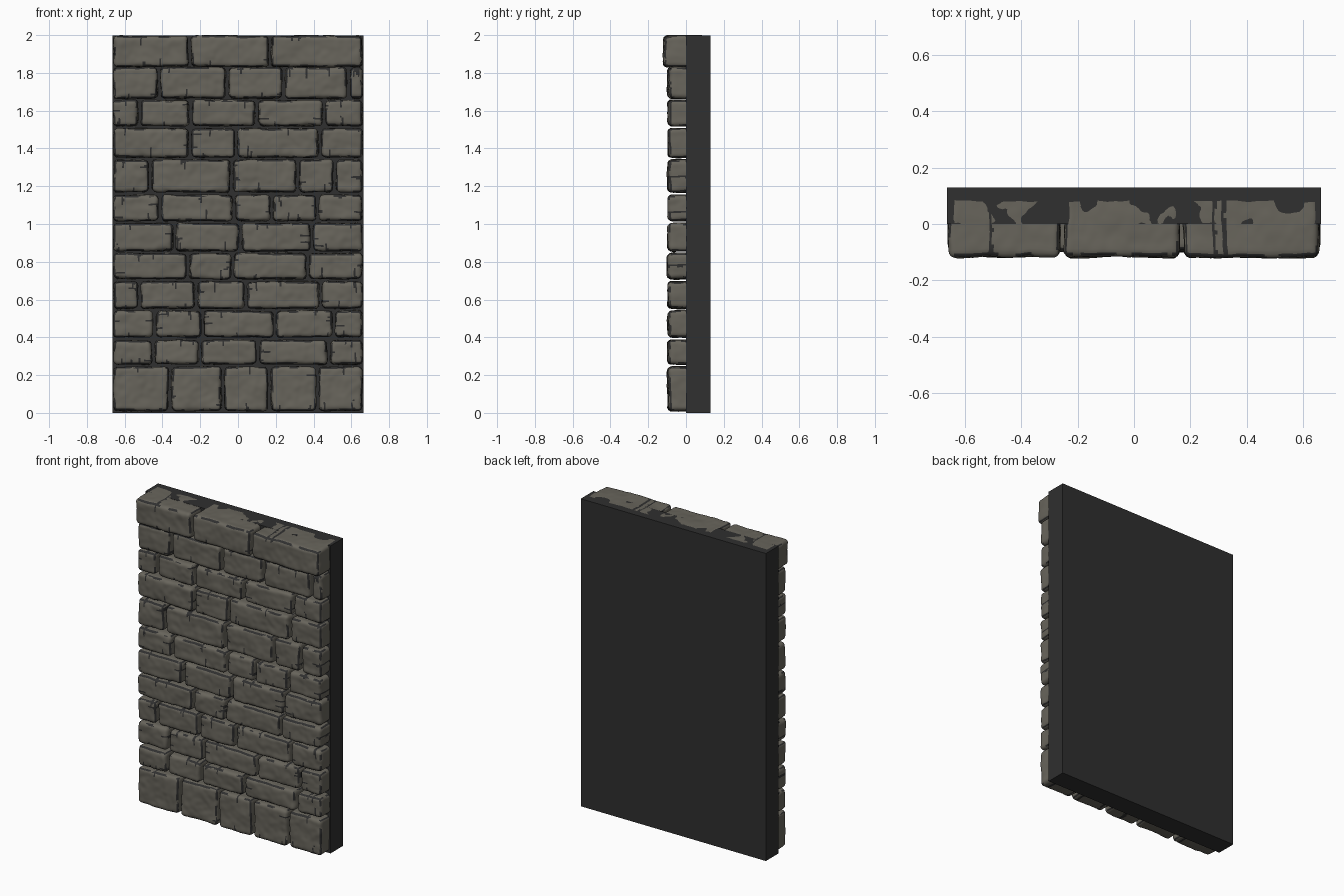
import bpy, bmesh, random
from mathutils import Vector, noise

if "Cube" in bpy.data.objects:
    bpy.data.objects.remove(bpy.data.objects["Cube"])

random.seed(7)
HALF, STEP, R = 0.663, 0.0085, 0.024


def material(name, rgb):
    m = bpy.data.materials.new(name)
    m.diffuse_color = (*rgb, 1)
    m.use_nodes = True
    m.node_tree.nodes["Principled BSDF"].inputs["Base Color"].default_value = m.diffuse_color
    return m


stone_mat = material("warm grey stone", (0.138, 0.129, 0.106))
dark_mat = material("dark mortar", (0.029, 0.029, 0.029))

# backing slab
bpy.ops.mesh.primitive_cube_add(size=1, location=(0, 0.065, 0.9985))
slab = bpy.context.object
slab.name = "backing_slab"
slab.scale = (1.33, 0.13, 1.997)
slab.data.materials.append(dark_mat)

# courses: bottom, top, x of the vertical joints
COURSES = [
    (0.01, 0.247, (-0.36, -0.08, 0.167, 0.42)),
    (0.257, 0.387, (-0.448, -0.2, 0.105, 0.48)),
    (0.40, 0.543, (-0.442, -0.188, 0.195, 0.507)),
    (0.552, 0.698, (-0.522, -0.222, 0.04, 0.438)),
    (0.708, 0.848, (-0.265, -0.03, 0.37)),
    (0.856, 1.006, (-0.337, 0.013, 0.39)),
    (1.016, 1.156, (-0.413, -0.022, 0.18, 0.422)),
    (1.168, 1.343, (-0.464, -0.034, 0.316, 0.512)),
    (1.352, 1.508, (-0.255, -0.008, 0.432)),
    (1.518, 1.658, (-0.522, -0.25, 0.1, 0.456)),
    (1.664, 1.832, (-0.419, -0.055, 0.241, 0.584)),
    (1.832, 1.999, (-0.255, 0.17)),
]


def add_stone(bm, lo, hi):
    """Rounded, uneven block with dark worn edges and a few cracks."""
    size = hi - lo
    mid = (lo + hi) / 2
    r = min(R, size.x * 0.4)
    seed = Vector((random.random() * 50, 0, random.random() * 50))
    skew = random.uniform(-0.012, 0.012)
    n = [max(4, round(size[i] / (0.014 if i == 1 else STEP))) for i in range(3)]
    verts = {}

    def vert(key):
        if key not in verts:
            p = Vector([lo[i] + size[i] * key[i] / n[i] for i in range(3)])
            # round the edges, leaving the back square inside the slab
            q = Vector((min(max(p.x, lo.x + r), hi.x - r), max(p.y, lo.y + r),
                        min(max(p.z, lo.z + r), hi.z - r)))
            d = p - q
            if d.length > 0:
                p = q + d.normalized() * max(abs(c) for c in d)
            w = noise.noise_vector(p * 9 + seed) * 0.006
            w += noise.noise_vector(p * 28 + seed) * 0.0025
            p += Vector((w.x, w.y * 1.2, w.z * 0.8))
            p.z += skew * (p.x - mid.x)
            p.x = min(max(p.x, -HALF), HALF)
            p.z = min(max(p.z, 0.0), 2.0)
            verts[key] = bm.verts.new(p)
        return verts[key]

    # cracks: (axis across, position, end edge, length)
    cracks = []
    for _ in range(random.choice((2, 3, 3, 4))):
        axis = random.choice((0, 0, 2))
        along = 2 - axis
        edge = random.choice((lo, hi))[along]
        pos = random.uniform(lo[axis] + 0.02, hi[axis] - 0.02)
        cracks.append((axis, pos, edge, random.uniform(0.02, 0.06)))

    def is_dark(c):
        out = [max(lo.x + r - c.x, c.x - hi.x + r, 0) / r,
               max(lo.y + r - c.y, 0) / r,
               max(lo.z + r - c.z, c.z - hi.z + r, 0) / r]
        worn = sorted(out)[1]
        if worn > 0.62 and noise.noise(c * 16 + seed) > -0.12:
            return True
        for axis, pos, edge, length in cracks:
            far = abs(c[2 - axis] - edge)
            wig = noise.noise(c * 30 + seed) * 0.005
            if far < length and abs(c[axis] - pos + wig) < 0.0055 * (1.15 - 0.5 * far / length):
                return True
        return False

    # five visible sides: front, two ends, bottom and top
    for axis, end in ((1, 0), (0, 0), (0, 1), (2, 0), (2, 1)):
        u, v = [i for i in range(3) if i != axis]
        for i in range(n[u]):
            for j in range(n[v]):
                ks = []
                for a, b in ((0, 0), (1, 0), (1, 1), (0, 1)):
                    k = [0, 0, 0]
                    k[axis], k[u], k[v] = end * n[axis], i + a, j + b
                    ks.append(tuple(k))
                c = Vector([lo[t] + size[t] * sum(k[t] for k in ks) / 4 / n[t] for t in range(3)])
                if (axis == 1) == (end == 1):
                    ks.reverse()
                f = bm.faces.new([vert(k) for k in ks])
                f.smooth = True
                f.material_index = int(is_dark(c))


# stone courses
for row, (z0, z1, joints) in enumerate(COURSES):
    top = row == len(COURSES) - 1
    front, back = (-0.12, 0.08) if top else (-0.096, 0.012)
    bm = bmesh.new()
    xs = (-HALF - 0.004, *joints, HALF + 0.004)
    for a, b in zip(xs, xs[1:]):
        y = front + random.uniform(-0.002, 0.004)
        add_stone(bm, Vector((a + 0.008, y, z0)), Vector((b - 0.008, back, z1 - 0.002)))
    bmesh.ops.recalc_face_normals(bm, faces=bm.faces)
    mesh = bpy.data.meshes.new("stone_course")
    bm.to_mesh(mesh)
    bm.free()
    mesh.materials.append(stone_mat)
    mesh.materials.append(dark_mat)
    name = "coping_course" if top else f"stone_course_{row + 1:02d}"
    bpy.context.collection.objects.link(bpy.data.objects.new(name, mesh))
